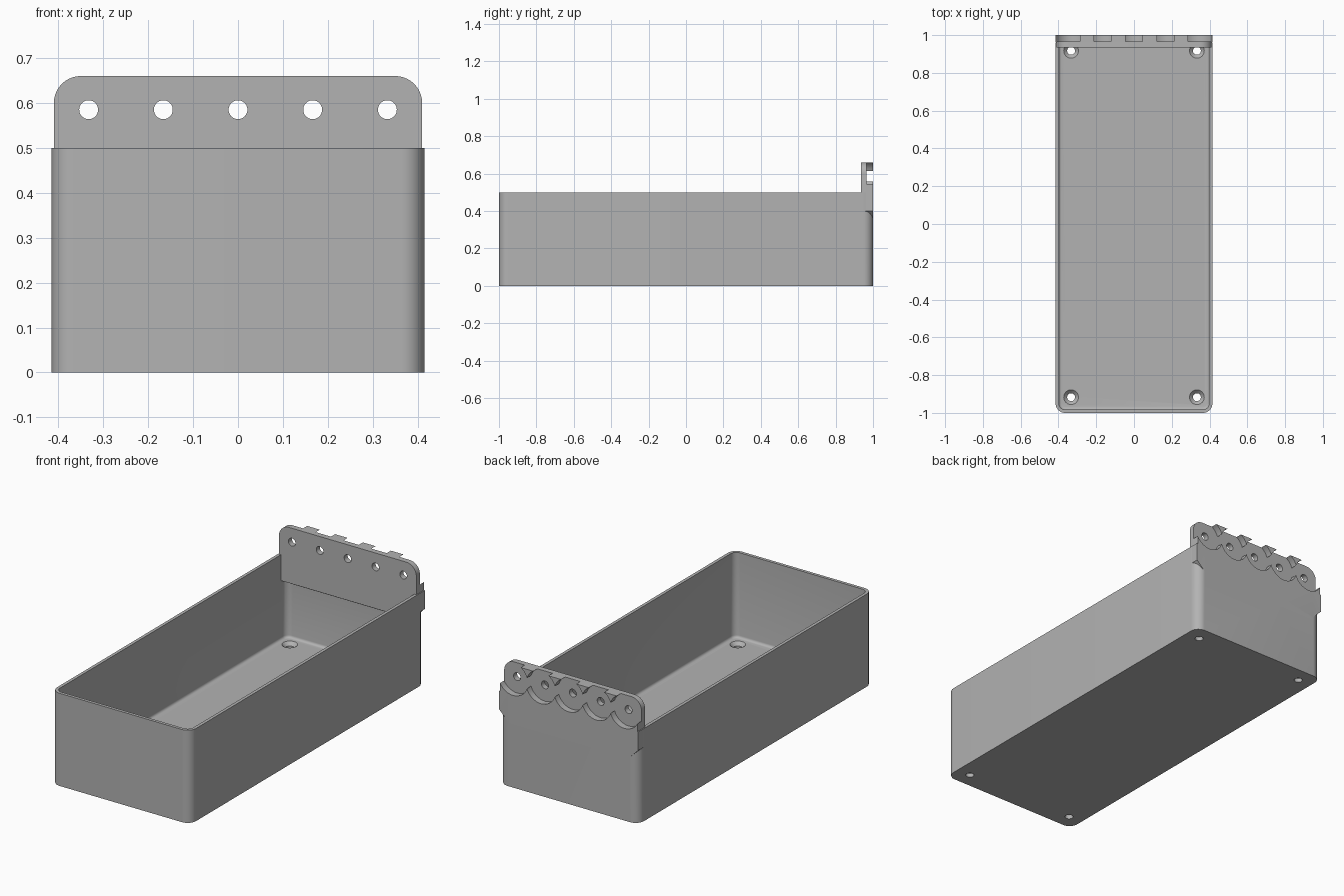
import bpy, bmesh, math
from mathutils import Matrix

if "Cube" in bpy.data.objects:
    bpy.data.objects.remove(bpy.data.objects["Cube"])

grey = bpy.data.materials.new("plain grey")
grey.use_nodes = True
colour = (0.45, 0.45, 0.45, 1)
grey.diffuse_color = colour
grey.node_tree.nodes["Principled BSDF"].inputs["Base Color"].default_value = colour


def finish(name, bm):
    bmesh.ops.recalc_face_normals(bm, faces=bm.faces)
    mesh = bpy.data.meshes.new(name)
    bm.to_mesh(mesh)
    bm.free()
    mesh.materials.append(grey)
    obj = bpy.data.objects.new(name, mesh)
    bpy.context.collection.objects.link(obj)
    return obj


def arc(cx, cy, r, start, steps=10):
    return [(cx + r * math.cos(math.radians(start + 90 * i / steps)),
             cy + r * math.sin(math.radians(start + 90 * i / steps)))
            for i in range(steps + 1)]


def rounded_rect(hx, hy, r):
    return [p for sx, sy, a in ((1, 1, 0), (-1, 1, 90), (-1, -1, 180), (1, -1, 270))
            for p in arc(sx * (hx - r), sy * (hy - r), r, a)]


def prism(name, outline, lo, hi, along="z", fillet=0):
    """Extrude an outline along z (xy outline) or y (xz outline)."""
    bm = bmesh.new()
    place = (lambda a, b: (a, b, lo)) if along == "z" else (lambda a, b: (a, lo, b))
    base = bm.faces.new([bm.verts.new(place(a, b)) for a, b in outline])
    out = bmesh.ops.extrude_face_region(bm, geom=[base], use_keep_orig=True)
    shift = (0, 0, hi - lo) if along == "z" else (0, hi - lo, 0)
    bmesh.ops.translate(bm, vec=shift,
                        verts=[g for g in out["geom"] if isinstance(g, bmesh.types.BMVert)])
    if fillet:
        bmesh.ops.bevel(bm, geom=list(base.edges), offset=fillet, segments=4,
                        profile=0.5, affect="EDGES")
    return finish(name, bm)


def cylinder(name, centre, r1, r2, depth, along="z"):
    bm = bmesh.new()
    bmesh.ops.create_cone(bm, cap_ends=True, segments=40, radius1=r1, radius2=r2, depth=depth)
    turn = Matrix.Rotation(math.radians(90), 4, "X") if along == "y" else Matrix()
    bm.transform(Matrix.Translation(centre) @ turn)
    return finish(name, bm)


def combine(target, other, operation):
    mod = target.modifiers.new("combine", "BOOLEAN")
    mod.operation, mod.solver, mod.object = operation, "EXACT", other
    bpy.context.view_layer.objects.active = target
    bpy.ops.object.modifier_apply(modifier=mod.name)
    bpy.data.objects.remove(other)


# Open tray with rounded corners and a filleted floor
FLOOR, WALL = 0.04, 0.017
tray = prism("tray", rounded_rect(0.415, 1, 0.05), 0, 0.5)
combine(tray, prism("cavity", rounded_rect(0.415 - WALL, 1 - WALL, 0.033),
                    FLOOR, 0.7, fillet=0.014), "DIFFERENCE")

# Hanging plate on the back wall, with rounded top corners
r = 0.06
plate = prism("plate", [(0.41, 0.36)] + arc(0.41 - r, 0.66 - r, r, 0)
              + arc(r - 0.41, 0.66 - r, r, 90) + [(-0.41, 0.36)], 0.935, 0.965, "y")
combine(tray, plate, "UNION")

# Outer layer squares off the back corners, chamfered underneath
half = [(0.36, 0.345), (0.415, 0.4), (0.415, 0.5), (0.41, 0.5)] + arc(0.41 - r, 0.66 - r, r, 0)
outer = prism("outer_layer", half + [(-x, z) for x, z in reversed(half)], 0.96, 1, "y")
combine(tray, outer, "UNION")

# Row of screw holes, each with a round recess in the back
for i in range(-2, 3):
    x = i * 0.1663
    combine(tray, cylinder("recess", (x, 1.015, 0.585), 0.088, 0.088, 0.1, "y"), "DIFFERENCE")
    combine(tray, cylinder("hole", (x, 0.95, 0.585), 0.021, 0.021, 0.3, "y"), "DIFFERENCE")

# Countersunk holes in the floor corners
for sx in (-1, 1):
    for sy in (-1, 1):
        x, y = sx * 0.333, sy * 0.917
        combine(tray, cylinder("floor_hole", (x, y, 0), 0.021, 0.021, 0.2), "DIFFERENCE")
        combine(tray, cylinder("countersink", (x, y, FLOOR - 0.008), 0.019, 0.043, 0.024),
                "DIFFERENCE")

bpy.ops.object.select_all(action="DESELECT")
tray.select_set(True)
bpy.context.view_layer.objects.active = tray
bpy.ops.object.shade_smooth_by_angle(angle=math.radians(30))
